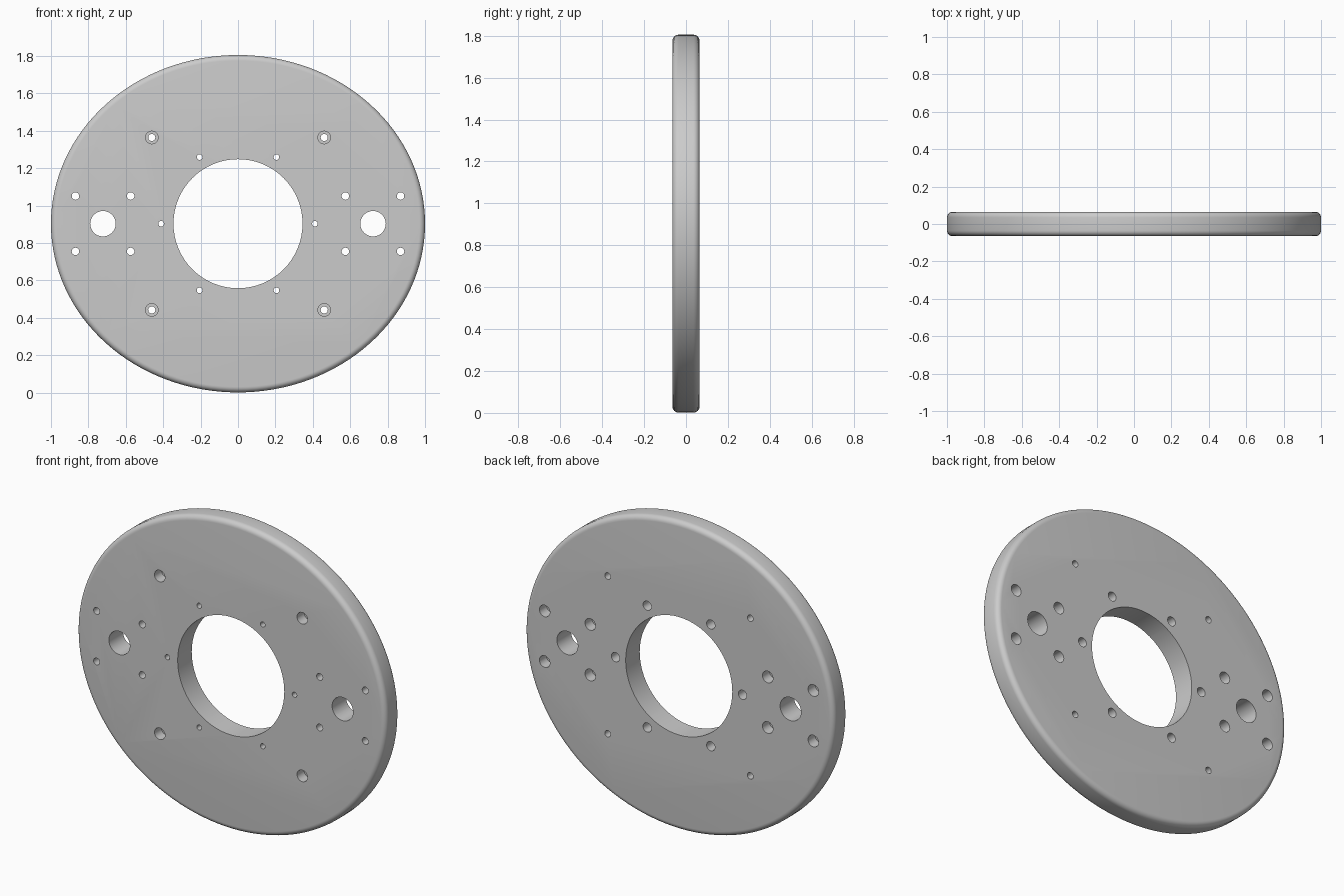
import bpy, bmesh, math

if "Cube" in bpy.data.objects:
    bpy.data.objects.remove(bpy.data.objects["Cube"])

A, B, CZ = 1.0, 0.902, 0.903   # ellipse half width, half height, centre height
T, R = 0.065, 0.03             # half thickness, edge fillet radius


def make_object(name, bm):
    bmesh.ops.recalc_face_normals(bm, faces=bm.faces)
    me = bpy.data.meshes.new(name)
    bm.to_mesh(me)
    bm.free()
    ob = bpy.data.objects.new(name, me)
    bpy.context.collection.objects.link(ob)
    return ob


def loft(bm, loops):
    # skin closed loops of points and cap both ends
    rings = [[bm.verts.new(p) for p in loop] for loop in loops]
    n = len(rings[0])
    for a, b in zip(rings, rings[1:]):
        for i in range(n):
            j = (i + 1) % n
            bm.faces.new((a[i], a[j], b[j], b[i]))
    bm.faces.new(rings[0])
    bm.faces.new(rings[-1])


def ellipse(y, inset, n=128):
    # loop inset from the rim along its normal
    pts = []
    for i in range(n):
        t = 2 * math.pi * i / n
        c, s = math.cos(t), math.sin(t)
        nx, nz = B * c, A * s
        k = inset / math.hypot(nx, nz)
        pts.append((A * c - nx * k, y, CZ + B * s - nz * k))
    return pts


def hole(bm, x, z, steps, n=24):
    # stepped round cutter; steps are (y, radius)
    loft(bm, [[(x + r * math.cos(2 * math.pi * i / n), y,
                CZ + z + r * math.sin(2 * math.pi * i / n)) for i in range(n)]
              for y, r in steps])


# plate with filleted rim
arc = [(T - R + R * math.sin(a), R - R * math.cos(a))
       for a in (math.pi / 2 * k / 6 for k in range(7))]
bm = bmesh.new()
loft(bm, [ellipse(-y, d) for y, d in reversed(arc)] + [ellipse(y, d) for y, d in arc])
plate = make_object("oval_plate", bm)

# all hole cutters
E = 0.1
bm = bmesh.new()
hole(bm, 0, 0, [(-E, 0.345), (E, 0.345)], 64)
for sx in (-1, 1):
    hole(bm, sx * 0.722, 0, [(-E, 0.068), (E, 0.068)], 32)
    for sz in (-1, 1):
        # counterbored from the front
        hole(bm, sx * 0.461, sz * 0.461, [(-E, 0.034), (0, 0.034), (0, 0.019), (E, 0.019)])
        # counterbored from the back
        for x in (0.574, 0.869):
            hole(bm, sx * x, sz * 0.148, [(-E, 0.02), (0, 0.02), (0, 0.034), (E, 0.034)])
# ring of six around the bore, counterbored from the back
for k in range(6):
    a = k * math.pi / 3
    hole(bm, 0.411 * math.cos(a), 0.411 * math.sin(a),
         [(-E, 0.015), (0, 0.015), (0, 0.027), (E, 0.027)])
cutter = make_object("hole_cutter", bm)
cutter.hide_render = True

mod = plate.modifiers.new("holes", 'BOOLEAN')
mod.operation = 'DIFFERENCE'
mod.solver = 'EXACT'
mod.object = cutter
bpy.context.view_layer.objects.active = plate
plate.select_set(True)
bpy.ops.object.modifier_apply(modifier=mod.name)
bpy.data.objects.remove(cutter)
bpy.ops.object.shade_smooth_by_angle(angle=math.radians(30))
